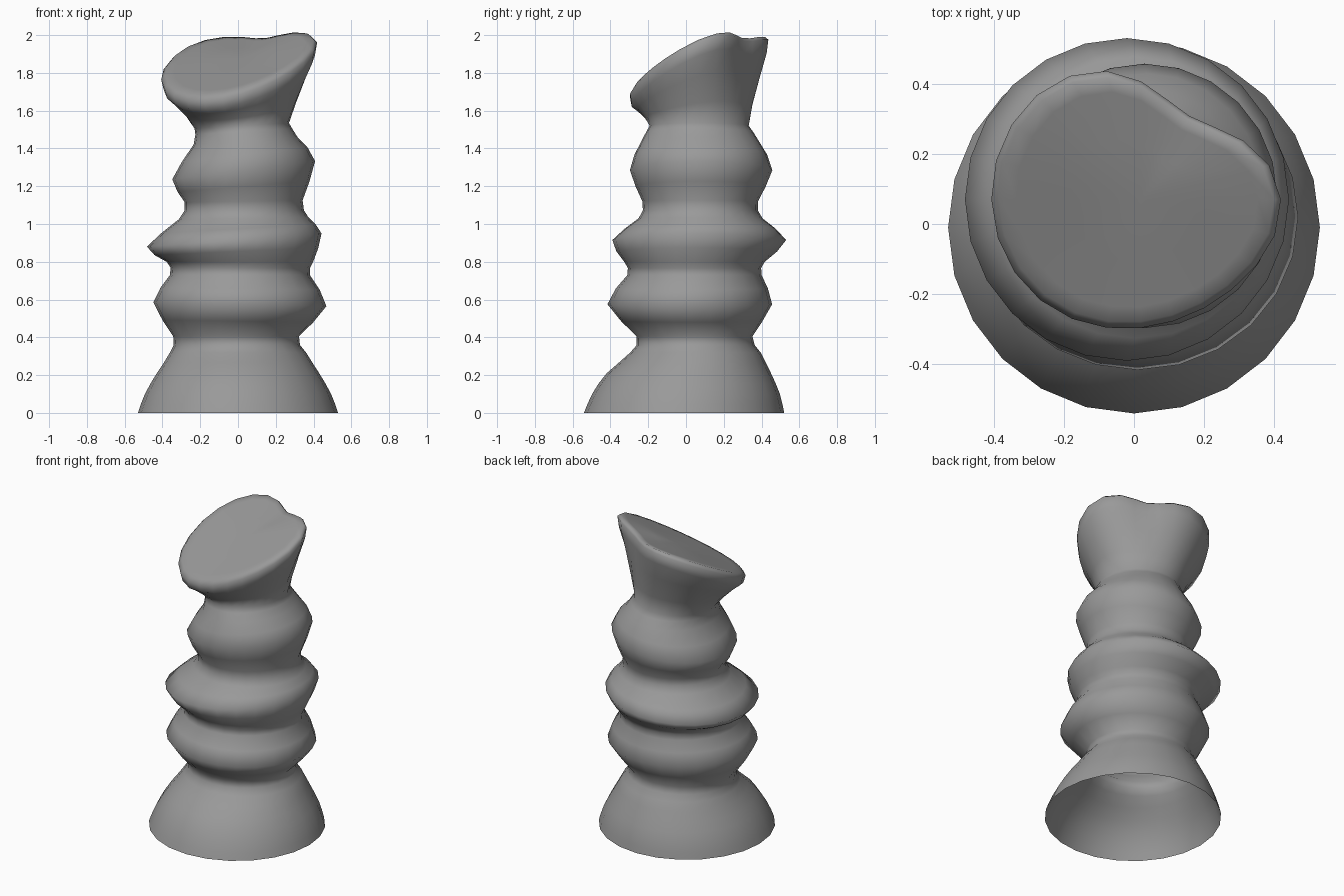
import bpy, bmesh, math
from mathutils import Vector

if "Cube" in bpy.data.objects:
    bpy.data.objects.remove(bpy.data.objects["Cube"])

SIDES = 24

# Trunk rings, alternating ridges and grooves:
# centre x, centre y, radius x, radius y, height, sideways tilt
RINGS = [Vector(r) for r in (
    (0, -.01, .53, .53, 0, 0),
    (0, 0, .493, .497, .10, 0),
    (0, .015, .43, .435, .21, 0),
    (0, .05, .36, .345, .32, 0),
    (-.01, .045, .333, .307, .405, 0),
    (.01, .02, .458, .436, .575, -.01),
    (.01, .045, .37, .355, .73, 0),
    (.01, .045, .388, .372, .80, 0),
    (-.02, .07, .462, .46, .915, .035),
    (.03, .077, .343, .328, 1.03, .005),
    (.03, .075, .312, .306, 1.12, .005),
    (.03, .08, .378, .377, 1.285, .048),
    (.04, .075, .275, .31, 1.44, .02),
    (.02, .07, .25, .262, 1.52, .015),
)]
CENTER = Vector((.02, .07, 1.875))
ANGLES = [math.tau * i / SIDES for i in range(SIDES)]


def trunk_ring(row):
    cx, cy, rx, ry, z, tilt = row
    return [Vector((cx + rx * math.cos(a), cy + ry * math.sin(a),
                    z + tilt * math.cos(a))) for a in ANGLES]


def bump(angle, middle, width):
    # smooth bump around a direction, all in degrees
    d = (angle - middle + 180) % 360 - 180
    return math.exp(-.5 * (d / width) ** 2)


def rim_point(a):
    # off-round outline with a notch at the back right, on a slanted plane
    deg = math.degrees(a)
    r = (.393 + .035 * math.cos(math.radians(deg - 165)) - .112 * bump(deg, 62, 27)
         + .048 * bump(deg, 0, 25) - .018 * bump(deg, 275, 30))
    x, y = CENTER.x + r * math.cos(a), CENTER.y + r * math.sin(a)
    return Vector((x, y, 1.83 + .242 * x + .49 * y - .06 * bump(deg, 82, 36)))


def mix(a, b, t, lift=0):
    return [p.lerp(q, t) + Vector((0, 0, lift)) for p, q in zip(a, b)]


# Trunk, with a smooth in-between ring in each gap
loops = []
for i, row in enumerate(RINGS[:-1]):
    after = RINGS[i + 1]
    before, beyond = RINGS[max(i - 1, 0)], RINGS[min(i + 2, len(RINGS) - 1)]
    loops += [trunk_ring(row), trunk_ring((9 * (row + after) - before - beyond) / 16)]
neck = trunk_ring(RINGS[-1])

# Flared neck, rounded rim and slanted cap
rim = [rim_point(a) for a in ANGLES]
middle = [CENTER] * SIDES
loops += [neck, mix(neck, rim, .25), mix(neck, rim, .62, -.015),
          mix(neck, rim, .92, -.035), rim]
lip = mix(rim, middle, .05, .02)
loops += [lip, mix(lip, middle, .12), mix(lip, middle, .5)]

# Skin the rings, leaving the base open
bm = bmesh.new()
grid = [[bm.verts.new(p) for p in loop] for loop in loops]
tip = bm.verts.new(CENTER)
for i in range(SIDES):
    j = (i + 1) % SIDES
    for lo, hi in zip(grid, grid[1:]):
        bm.faces.new((lo[i], lo[j], hi[j], hi[i]))
    bm.faces.new((grid[-1][i], grid[-1][j], tip))

mesh = bpy.data.meshes.new("ridged_stump")
bm.to_mesh(mesh)
bm.free()
mesh.shade_smooth()

# Dark grey surface
grey = bpy.data.materials.new("dark_grey")
grey.diffuse_color = (.32, .32, .32, 1)
grey.use_nodes = True
grey.node_tree.nodes["Principled BSDF"].inputs["Base Color"].default_value = grey.diffuse_color
mesh.materials.append(grey)
bpy.context.collection.objects.link(bpy.data.objects.new("ridged_stump", mesh))
